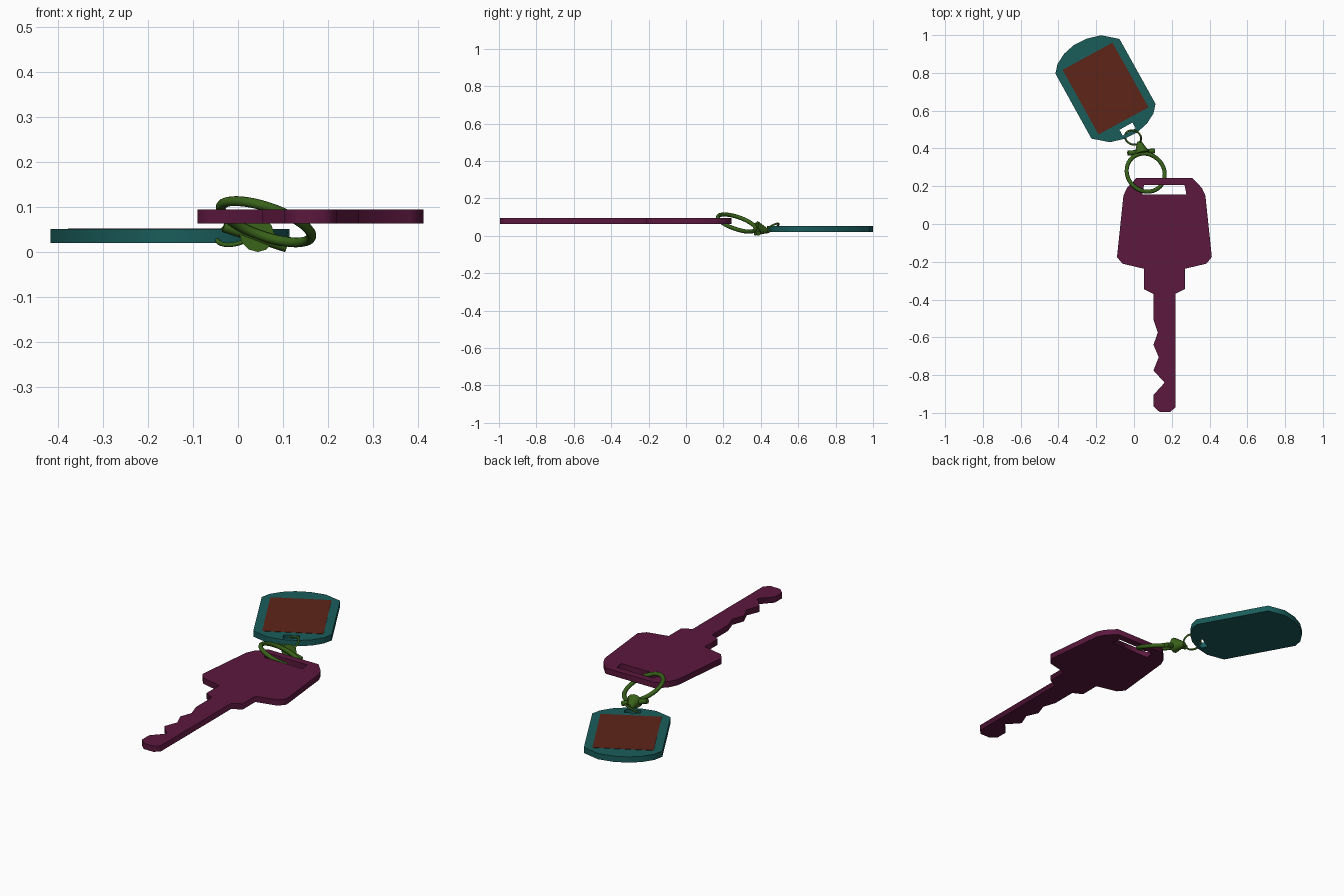
import bpy, math
from mathutils import Vector

if "Cube" in bpy.data.objects:
    bpy.data.objects.remove(bpy.data.objects["Cube"])


def material(name, rgb):
    m = bpy.data.materials.new(name)
    m.diffuse_color = (*rgb, 1)
    m.use_nodes = True
    m.node_tree.nodes["Principled BSDF"].inputs["Base Color"].default_value = m.diffuse_color
    return m


PURPLE = material("purple", (0.105, 0.009, 0.048))
TEAL = material("teal", (0.010, 0.110, 0.105))
BROWN = material("brown", (0.110, 0.018, 0.009))
GREEN = material("green", (0.040, 0.120, 0.010))


def plate(name, loops, z0, z1, mat):
    """Flat plate from an outline plus hole outlines."""
    cu = bpy.data.curves.new(name, 'CURVE')
    cu.dimensions = '2D'
    cu.fill_mode = 'BOTH'
    cu.extrude = (z1 - z0) / 2
    for pts in loops:
        s = cu.splines.new('POLY')
        s.points.add(len(pts) - 1)
        for p, (x, y) in zip(s.points, pts):
            p.co = (x, y, 0, 1)
        s.use_cyclic_u = True
    ob = bpy.data.objects.new(name, cu)
    bpy.context.collection.objects.link(ob)
    ob.location.z = (z0 + z1) / 2
    bpy.ops.object.select_all(action='DESELECT')
    ob.select_set(True)
    bpy.context.view_layer.objects.active = ob
    bpy.ops.object.convert(target='MESH')
    ob = bpy.context.object
    ob.data.materials.clear()
    ob.data.materials.append(mat)
    return ob


def finish(name, mat):
    ob = bpy.context.object
    ob.name = name
    ob.data.materials.append(mat)
    bpy.ops.object.shade_smooth_by_angle(angle=math.radians(40))


def ring(name, centre, normal, R, r):
    bpy.ops.mesh.primitive_torus_add(
        major_radius=R, minor_radius=r, major_segments=40, minor_segments=10,
        location=centre,
        rotation=Vector(normal).to_track_quat('Z', 'Y').to_euler())
    finish(name, GREEN)


def rod(name, a, b, r1, r2):
    a, b = Vector(a), Vector(b)
    bpy.ops.mesh.primitive_cone_add(
        vertices=12, radius1=r1, radius2=r2, depth=(b - a).length,
        location=(a + b) / 2,
        rotation=(b - a).to_track_quat('Z', 'Y').to_euler())
    finish(name, GREEN)


# key: symmetric head and shoulder, straight back edge, toothed front edge
CX = 0.161
half = [(0.149, 0.243), (0.199, 0.19), (0.217, 0.15), (0.251, -0.175),
        (0.222, -0.21), (0.108, -0.237), (0.108, -0.345), (0.058, -0.37)]
right = [(CX + x, y) for x, y in half]
left = [(CX - x, y) for x, y in reversed(half)]
blade = [(0.219, -0.97), (0.193, -0.995), (0.135, -0.995), (0.103, -0.965),
         (0.103, -0.905), (0.162, -0.84), (0.103, -0.775), (0.131, -0.705),
         (0.103, -0.64), (0.126, -0.575), (0.103, -0.505)]
slot = [(0.053, 0.206), (0.268, 0.206), (0.277, 0.157), (0.044, 0.157)]
plate("key", [right + blade + left, slot], 0.064, 0.095, PURPLE)

# tag: rounded ends, half outline repeated by a half turn about the centre
TC = (-0.151, 0.716)
tag_half = [(-0.077, 0.980), (0.114, 0.636), (0.103, 0.585), (0.068, 0.531),
            (0.018, 0.486), (-0.050, 0.451), (-0.128, 0.433)]
tag = tag_half + [(2 * TC[0] - x, 2 * TC[1] - y) for x, y in tag_half]
tag_hole = [(-0.077, 0.499), (-0.008, 0.537), (0.009, 0.506), (-0.060, 0.468)]
plate("tag", [tag, tag_hole], 0.021, 0.052, TEAL)

# label panel on top of the tag
panel = [(-0.114, 0.960), (0.077, 0.618), (-0.188, 0.474), (-0.378, 0.816)]
plate("tag_label", [panel], 0.050, 0.0535, BROWN)

# split ring through the key and link ring through the tag
ring("key_ring", (0.062, 0.272, 0.068), (0.34, 0.34, 1), 0.106, 0.011)
ring("link_ring", (-0.005, 0.458, 0.041), (-0.3, -0.6, 1), 0.044, 0.005)

# clasp joining the two rings
rod("clasp_bar", (-0.032, 0.375, 0.058), (0.108, 0.387, 0.013), 0.013, 0.013)
rod("clasp_neck", (0.042, 0.375, 0.040), (0.028, 0.436, 0.026), 0.040, 0.012)
bpy.context.object.scale.z = 1.0
